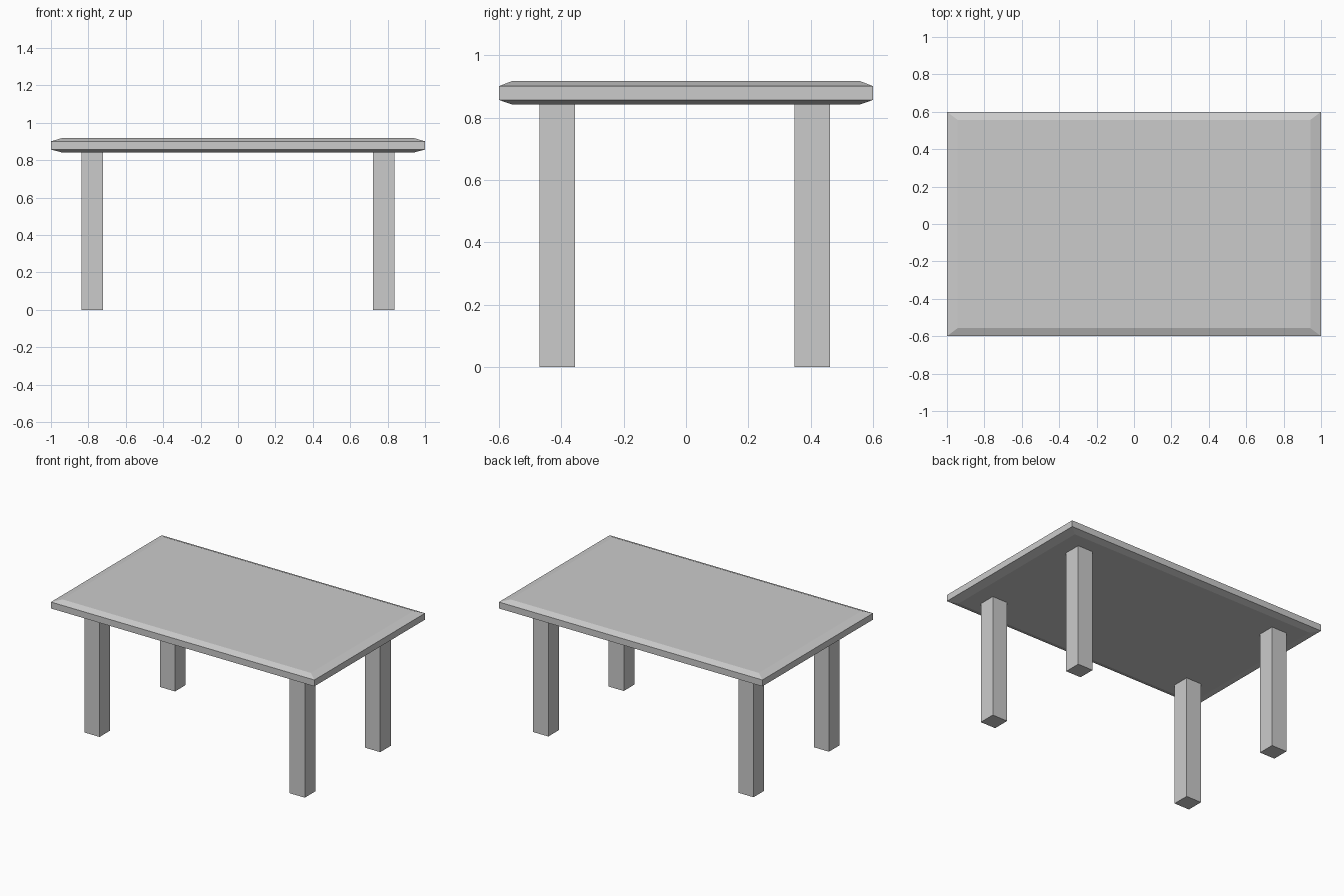
import bpy
import bmesh

if "Cube" in bpy.data.objects:
    bpy.data.objects.remove(bpy.data.objects["Cube"])


def loft(name, rings):
    """Closed solid through stacked rectangles (x0, x1, y0, y1, z)."""
    bm = bmesh.new()
    loops = []
    for x0, x1, y0, y1, z in rings:
        corners = ((x0, y0), (x1, y0), (x1, y1), (x0, y1))
        loops.append([bm.verts.new((x, y, z)) for x, y in corners])
    bm.faces.new(loops[0][::-1])
    bm.faces.new(loops[-1])
    for low, high in zip(loops, loops[1:]):
        for i in range(4):
            j = (i + 1) % 4
            bm.faces.new((low[i], low[j], high[j], high[i]))
    mesh = bpy.data.meshes.new(name)
    bm.to_mesh(mesh)
    bm.free()
    obj = bpy.data.objects.new(name, mesh)
    bpy.context.collection.objects.link(obj)
    return obj


# Tabletop: slab with shallow chamfers above and below
BOTTOM = 0.842
IX, IY = 0.943, 0.557
loft("tabletop", [
    (-IX, IX, -IY, IY, BOTTOM),
    (-1, 1, -0.6, 0.6, 0.857),
    (-1, 1, -0.6, 0.6, 0.901),
    (-IX, IX, -IY, IY, 0.918),
])

# Four square legs, front and back pairs
HALF = 0.0575
for side, x in (("left", -0.779), ("right", 0.779)):
    for end, y in (("front", -0.413), ("back", 0.405)):
        loft(f"{end}_{side}_leg", [
            (x - HALF, x + HALF, y - HALF, y + HALF, z) for z in (0, BOTTOM)
        ])
